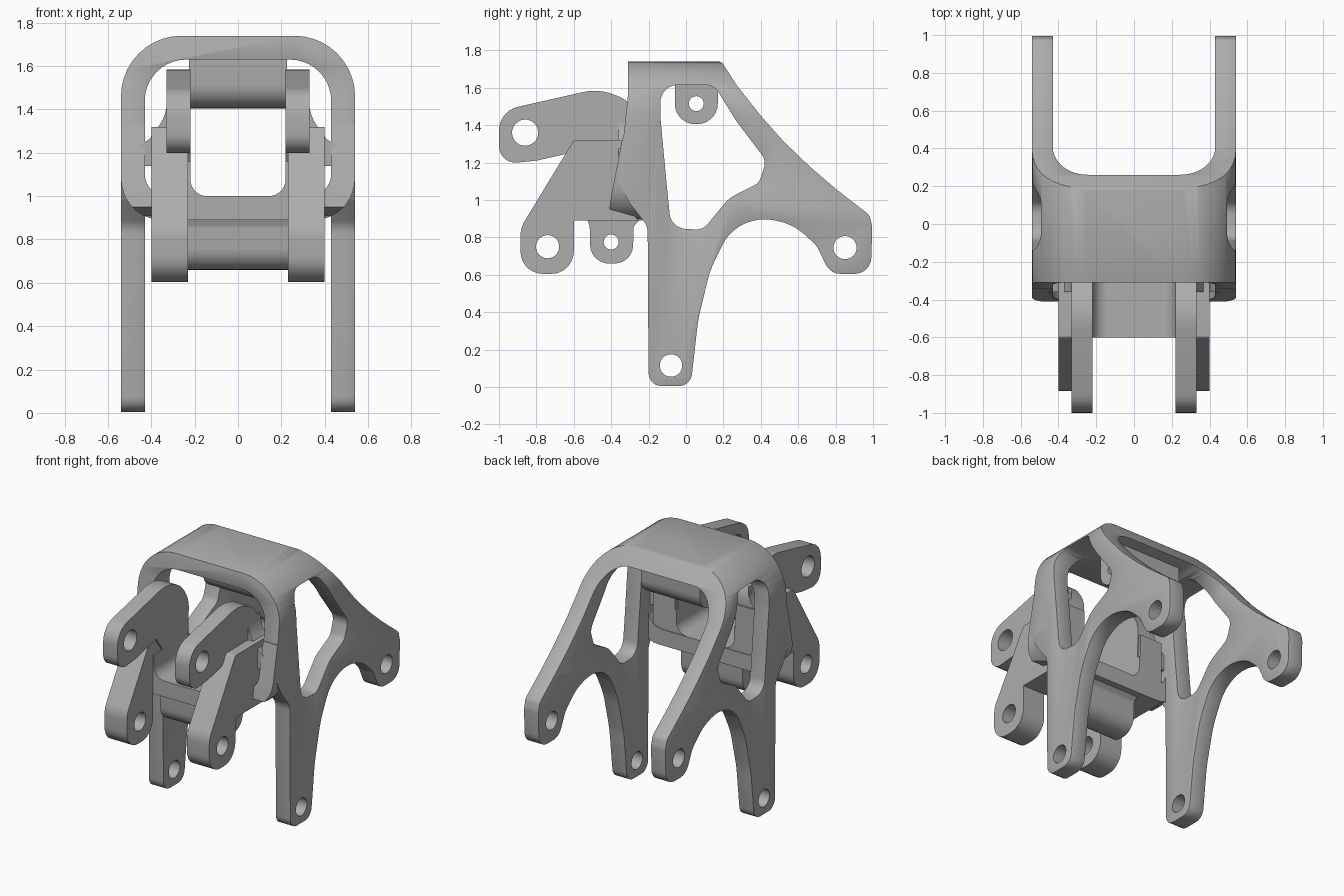
import bpy, bmesh, math
from mathutils import Vector

if "Cube" in bpy.data.objects:
    bpy.data.objects.remove(bpy.data.objects["Cube"])

grey = bpy.data.materials.new("cast_grey")
grey.diffuse_color = (0.42, 0.42, 0.42, 1)
grey.use_nodes = True
grey.node_tree.nodes["Principled BSDF"].inputs["Base Color"].default_value = grey.diffuse_color


def rounded(pts, seg=7):
    """Turn (u, v, radius) corners into an outline with filleted corners."""
    out, n = [], len(pts)
    for i, p in enumerate(pts):
        c = Vector(p[:2])
        r = p[2] if len(p) > 2 else 0
        a = Vector(pts[i - 1][:2]) - c
        b = Vector(pts[(i + 1) % n][:2]) - c
        ang = a.angle(b)
        if r <= 0 or ang > 3.1:
            out.append(c)
            continue
        t = min(r / math.tan(ang / 2), a.length * 0.49, b.length * 0.49)
        r = t * math.tan(ang / 2)
        mid = c + (a.normalized() + b.normalized()).normalized() * (r / math.sin(ang / 2))
        s, e = c + a.normalized() * t - mid, c + b.normalized() * t - mid
        sweep = s.angle_signed(e)
        for k in range(seg + 1):
            w = -sweep * k / seg
            out.append(mid + Vector((s.x * math.cos(w) - s.y * math.sin(w),
                                     s.x * math.sin(w) + s.y * math.cos(w))))
    return out


def circle(u, v, r, n=32):
    return [Vector((u + r * math.cos(math.tau * i / n), v + r * math.sin(math.tau * i / n)))
            for i in range(n)]


def prism(name, outline, axis, lo, hi):
    """Extrude an outline along x (outline is y,z) or along y (outline is x,z)."""
    bm = bmesh.new()
    place = (lambda p, d: (d, p[0], p[1])) if axis == "x" else (lambda p, d: (p[0], d, p[1]))
    rings = [[bm.verts.new(place(p, d)) for p in outline] for d in (lo, hi)]
    n = len(outline)
    bm.faces.new(rings[0])
    bm.faces.new(rings[1][::-1])
    for i in range(n):
        j = (i + 1) % n
        bm.faces.new((rings[0][i], rings[1][i], rings[1][j], rings[0][j]))
    bmesh.ops.recalc_face_normals(bm, faces=bm.faces)
    me = bpy.data.meshes.new(name)
    bm.to_mesh(me)
    bm.free()
    ob = bpy.data.objects.new(name, me)
    bpy.context.collection.objects.link(ob)
    me.materials.append(grey)
    return ob


def apply(ob, mod):
    bpy.context.view_layer.objects.active = ob
    bpy.ops.object.modifier_apply(modifier=mod.name)


def boolean(ob, tool, op):
    m = ob.modifiers.new("cut", "BOOLEAN")
    m.operation, m.object, m.solver = op, tool, "EXACT"
    apply(ob, m)
    bpy.data.objects.remove(tool)


def bevel(ob, width):
    m = ob.modifiers.new("soft_edges", "BEVEL")
    m.width, m.segments, m.limit_method, m.angle_limit = width, 2, "ANGLE", math.radians(50)
    apply(ob, m)


def drill(ob, y, z, r):
    boolean(ob, prism("drill", circle(y, z, r), "x", -1.2, 1.2), "DIFFERENCE")


# Main frame: arch section trimmed by the side silhouette
arch = rounded([(0.54, -0.2), (0.54, 1.74, 0.28), (-0.54, 1.74, 0.28), (-0.54, -0.2),
                (-0.43, -0.2), (-0.43, 1.63, 0.19), (0.43, 1.63, 0.19), (0.43, -0.2)], 10)
frame = prism("frame", arch, "y", -1.1, 1.1)
side = rounded([
    (-0.31, 1.74), (0.19, 1.74, 0.03), (0.27, 1.615, 0.5), (0.40, 1.45, 0.8), (0.52, 1.315, 0.8),
    (0.66, 1.18, 0.8), (0.80, 1.06, 0.8), (0.98, 0.92, 0.05), (0.995, 0.86, 0.1), (0.99, 0.605, 0.09),
    (0.77, 0.605, 0.09), (0.70, 0.755, 0.15), (0.58, 0.865, 0.3), (0.40, 0.91, 0.3),
    (0.235, 0.84, 0.3), (0.13, 0.63, 0.6), (0.065, 0.36, 0.8), (0.025, 0.005, 0.07),
    (-0.20, 0.005, 0.07), (-0.205, 0.86, 0.1), (-0.30, 0.98, 0.1), (-0.365, 1.1, 0.05),
    (-0.335, 1.33, 0.5), (-0.31, 1.56, 0.5)], 5)
boolean(frame, prism("side", side, "x", -1, 1), "INTERSECT")
window = rounded([
    (-0.14, 1.615, 0.10), (0.15, 1.615, 0.08), (0.27, 1.42, 0.4), (0.43, 1.21, 0.08),
    (0.39, 1.09, 0.07), (0.23, 1.01, 0.2), (0.09, 0.84, 0.08), (-0.08, 0.85, 0.09),
    (-0.105, 1.1, 0.3), (-0.135, 1.42, 0.3)])
boolean(frame, prism("window", window, "x", -1, 1), "DIFFERENCE")
bevel(frame, 0.016)
drill(frame, -0.08, 0.115, 0.06)
drill(frame, 0.85, 0.745, 0.062)

# Lower half of the front ring, flaring forward below the arch
ring_section = rounded([(0.54, 1.35), (0.54, 0.89, 0.19), (-0.54, 0.89, 0.19), (-0.54, 1.35),
                        (-0.43, 1.35), (-0.43, 1.0, 0.13), (-0.22, 1.0), (0.22, 1.0),
                        (0.43, 1.0, 0.13), (0.43, 1.35)])
ring = prism("front_ring", ring_section, "y", -0.6, 0)
flare = [(-0.205, 0.8), (-0.27, 0.91), (-0.41, 0.95), (-0.40, 1.02), (-0.34, 1.33), (-0.205, 1.33)]
boolean(ring, prism("flare", flare, "x", -1, 1), "INTERSECT")

# Bridge plate with a U-shaped saddle between the arms
saddle = rounded([(-0.24, 0.89), (0.24, 0.89), (0.24, 1.16), (0.22, 1.16), (0.22, 1.0, 0.14),
                  (-0.22, 1.0, 0.14), (-0.22, 1.16), (-0.24, 1.16)])
prism("saddle_plate", saddle, "y", -0.6, -0.21)

# Paired arms on the front
lower = rounded([
    (-0.885, 0.605, 0.12), (-0.60, 0.605, 0.12), (-0.60, 0.89), (-0.21, 0.89), (-0.21, 1.32),
    (-0.36, 1.32, 0.05), (-0.60, 1.32, 0.02), (-0.885, 0.85, 0.15)])
upper = rounded([
    (-1.0, 1.19, 0.14), (-0.80, 1.21, 0.1), (-0.58, 1.26), (-0.50, 1.15), (-0.23, 1.15),
    (-0.22, 1.40, 0.2), (-0.31, 1.535, 0.2), (-0.47, 1.595, 0.3), (-1.0, 1.475, 0.13)])
web = rounded([(0.32, 1.46), (0.34, 1.36, 0.2), (0.41, 1.26, 0.1), (0.45, 1.24), (0.45, 1.14), (0.32, 1.14)])
for s, label in ((1, "right"), (-1, "left")):
    lo = prism("lower_arm_" + label, lower, "x", *sorted((s * 0.23, s * 0.40)))
    drill(lo, -0.74, 0.75, 0.062)
    up = prism("upper_arm_" + label, upper, "x", *sorted((s * 0.22, s * 0.33)))
    drill(up, -0.86, 1.36, 0.07)
    # Web blending the upper arm into the ring
    prism("arm_web_" + label, [(s * p.x, p.y) for p in web], "y", -0.36, -0.22)

# Cross lugs: one under the saddle, one hanging from the arch top
low_lug = prism("lower_lug", rounded([
    (-0.53, 0.90), (-0.515, 0.86, 0.04), (-0.51, 0.66, 0.11), (-0.285, 0.66, 0.11),
    (-0.28, 0.86, 0.04), (-0.24, 0.90)]), "x", -0.235, 0.235)
drill(low_lug, -0.40, 0.775, 0.04)
top_lug = prism("upper_lug", rounded([
    (-0.06, 1.64), (-0.06, 1.405, 0.11), (0.17, 1.405, 0.11), (0.17, 1.64)]), "x", -0.225, 0.225)
drill(top_lug, 0.055, 1.515, 0.04)

# Smooth curved faces, keep edges crisp
for ob in bpy.context.collection.objects:
    bpy.ops.object.select_all(action="DESELECT")
    ob.select_set(True)
    bpy.context.view_layer.objects.active = ob
    bpy.ops.object.shade_smooth_by_angle(angle=math.radians(32))
